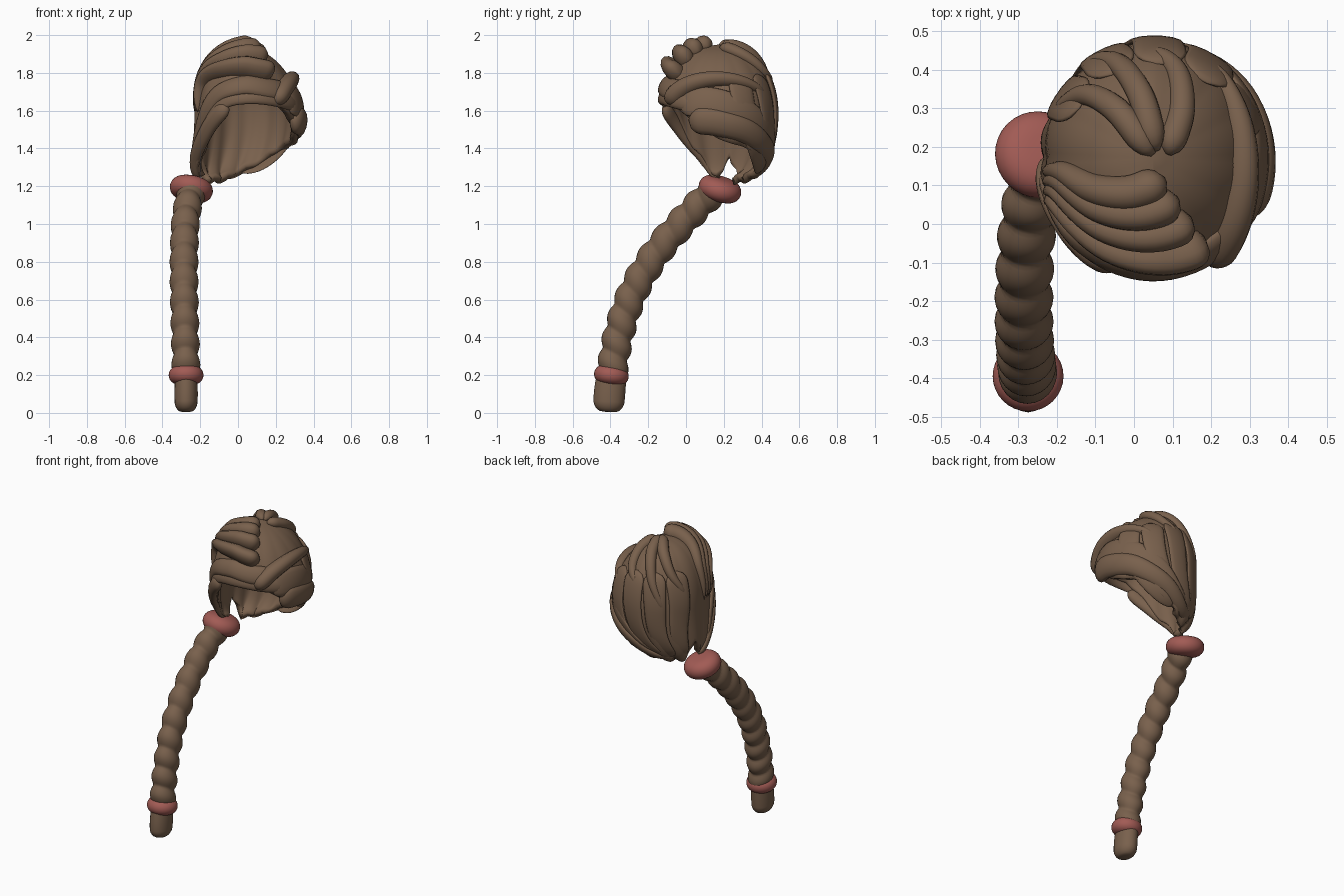
import bpy, bmesh, math
from mathutils import Vector

cube = bpy.data.objects.get("Cube")
if cube:
    bpy.data.objects.remove(cube, do_unlink=True)


def material(name, rgb):
    m = bpy.data.materials.new(name)
    m.use_nodes = True
    m.diffuse_color = (*rgb, 1)
    m.node_tree.nodes["Principled BSDF"].inputs["Base Color"].default_value = (*rgb, 1)
    return m


BROWN = material("brown hair", (0.19, 0.118, 0.073))
PINK = material("dusty red band", (0.36, 0.105, 0.09))
CENTRE = Vector((0.05, 0.17, 1.58))
RADII = Vector((0.28, 0.305, 0.37))


def finish(name, bm, mat):
    bmesh.ops.recalc_face_normals(bm, faces=bm.faces)
    me = bpy.data.meshes.new(name)
    bm.to_mesh(me)
    bm.free()
    for p in me.polygons:
        p.use_smooth = True
    me.materials.append(mat)
    ob = bpy.data.objects.new(name, me)
    bpy.context.collection.objects.link(ob)
    return ob


def curve(pts, n):
    """Smooth curve through the points, n + 1 samples."""
    p = [2 * pts[0] - pts[1], *pts, 2 * pts[-1] - pts[-2]]
    out = []
    for k in range(n + 1):
        f = k / n * (len(pts) - 1)
        i = min(int(f), len(pts) - 2)
        t = f - i
        a, b, c, d = p[i:i + 4]
        out.append(0.5 * (2 * b + (c - a) * t + (2 * a - 5 * b + 4 * c - d) * t * t
                          + (3 * b - a - 3 * c + d) * t ** 3))
    return out


def loft(name, pts, normals, radius, mat, sides=14):
    """Sweep an oval along a path; radius(t, angle) gives (side, normal) sizes."""
    bm = bmesh.new()
    rings = []
    for i, (p, n) in enumerate(zip(pts, normals)):
        tan = (pts[min(i + 1, len(pts) - 1)] - pts[max(i - 1, 0)]).normalized()
        side = tan.cross(n).normalized()
        up = side.cross(tan)
        ring = []
        for k in range(sides):
            ang = math.tau * k / sides
            a, b = radius(i / (len(pts) - 1), ang)
            ring.append(bm.verts.new(p + side * a * math.cos(ang) + up * b * math.sin(ang)))
        rings.append(ring)
    for r, s in zip(rings, rings[1:]):
        for k in range(sides):
            j = (k + 1) % sides
            bm.faces.new((r[k], r[j], s[j], s[k]))
    bm.faces.new(rings[0])
    bm.faces.new(rings[-1])
    return finish(name, bm, mat)


def direction(az, phi):
    az, phi = math.radians(az), math.radians(phi)
    return Vector((math.sin(phi) * math.cos(az), math.sin(phi) * math.sin(az), math.cos(phi)))


def from_top(x, y):
    u, v = (x - CENTRE.x) / RADII.x, (y - CENTRE.y) / RADII.y
    rho = min(1, math.hypot(u, v))
    return direction(math.degrees(math.atan2(v, u)), math.degrees(math.asin(rho ** 1.25)))


def scalp(d):
    """Head surface in a direction, gathered low down toward the hair tie."""
    h = max(math.hypot(d.x, d.y), 1e-4)
    k = h ** -0.2
    p = CENTRE + Vector((RADII.x * d.x * k, RADII.y * d.y * k, RADII.z * d.z))
    low = max(0, -d.z) ** 2
    p.x -= 0.15 * low * (1 - d.x / h) / 2
    p.y += 0.04 * low * max(0, d.y / h)
    if d.z > 0:
        p.z -= 0.3 * max(0, p.x - CENTRE.x) * d.z
    return p


# Hollow hair cap with an uneven lower edge: (azimuth, edge height)
EDGE = [(-180, 1.24), (-165, 1.29), (-150, 1.4), (-125, 1.6), (-105, 1.67), (-60, 1.68),
        (-30, 1.56), (0, 1.45), (40, 1.39), (70, 1.3), (105, 1.23), (145, 1.22),
        (156, 1.3), (166, 1.37), (174, 1.3), (180, 1.24)]


def edge_phi(az):
    for (a, z), (b, w) in zip(EDGE, EDGE[1:]):
        if a <= az <= b:
            h = z + (w - z) * (az - a) / (b - a)
            return math.degrees(math.acos((h - CENTRE.z) / RADII.z))


bm = bmesh.new()
COLS, ROWS = 120, 26
grid = []
for c in range(COLS):
    az = -180 + 360 * c / COLS
    col = []
    for r in range(1, ROWS + 1):
        d = direction(az, edge_phi(az) * r / ROWS)
        groove = 0.05 * abs(math.sin(math.radians(az * 7))) * (0.5 - 0.5 * d.z)
        p = scalp(d)
        col.append(bm.verts.new(p + (p - CENTRE) * (groove - 0.01)))
    grid.append(col)
crown = bm.verts.new(scalp(Vector((0, 0, 1))))
for c in range(COLS):
    a, b = grid[c], grid[(c + 1) % COLS]
    bm.faces.new((crown, a[0], b[0]))
    for r in range(ROWS - 1):
        bm.faces.new((a[r], a[r + 1], b[r + 1], b[r]))
cap = finish("hair_cap", bm, BROWN)
mod = cap.modifiers.new("thickness", "SOLIDIFY")
mod.thickness = 0.04
mod.offset = -1


def strand(name, dirs, width, thick, tip=0.15):
    """Flattened lock lying on the cap, round at the start and tapered to tip."""
    ds = [d.normalized() for d in curve(dirs, 32)]
    pts = [scalp(d) for d in ds]

    def radius(t, ang):
        s = max(0.02, min(1, t / 0.12, (1 - t) / 0.12))
        f = math.sqrt(s * (2 - s)) * (1 - (1 - tip) * t ** 2)
        return width * f, thick * f
    loft(name, pts, [(p - CENTRE).normalized() for p in pts], radius, BROWN)


# Front locks swept from the parting to the right side
for i in range(4):
    strand(f"front_lock_{i + 1}",
           [from_top(0.08 + 0.033 * i, 0.115 - 0.05 * i),
            from_top(-0.01 + 0.03 * i, 0.08 - 0.05 * i),
            from_top(-0.1 + 0.015 * i, 0.09 - 0.046 * i),
            from_top(-0.185, 0.135 - 0.025 * i),
            direction(-174 + 5 * i, 88)], 0.05, 0.055 + 0.009 * i, 0.2)

# Fringe framing the face, running down to the tie
strand("fringe_upper", [direction(*a) for a in
       ((-35, 68), (-65, 66), (-100, 66), (-130, 76), (-155, 105), (-172, 140))], 0.06, 0.03, 0.4)
strand("fringe_lower", [direction(*a) for a in
       ((-15, 82), (-50, 76), (-85, 75), (-120, 82), (-150, 112), (-172, 148))], 0.045, 0.022, 0.4)
strand("temple_lock", [direction(*a) for a in
       ((-112, 82), (-138, 102), (-162, 128), (-182, 156))], 0.045, 0.03, 0.5)

# Left side locks
strand("left_upper_lock", [from_top(*a) for a in
       ((0.19, -0.09), (0.25, 0.0), (0.28, 0.14), (0.26, 0.3), (0.19, 0.42))], 0.05, 0.058, 0.3)
strand("left_middle_lock", [direction(*a) for a in
       ((-42, 80), (-10, 76), (25, 86), (65, 108), (110, 140))], 0.08, 0.022, 0.4)
strand("left_lower_lock", [direction(*a) for a in
       ((-30, 94), (0, 97), (35, 106), (75, 126), (130, 152))], 0.075, 0.04, 0.4)

# Raised crown locks fanning backward from the parting
CROWN = (((0.09, 0.18), (0.125, 0.3), (0.11, 0.4), (0.05, 0.45)),
         ((0.06, 0.19), (0.015, 0.34), (-0.05, 0.42), (-0.13, 0.41)),
         ((0.05, 0.18), (-0.05, 0.3), (-0.13, 0.335), (-0.2, 0.29)))
for i, spots in enumerate(CROWN):
    strand(f"crown_lock_{i + 1}", [from_top(*s) for s in spots], 0.036, 0.034, 0.5)

# Low back locks converging on the tie
for i in range(5):
    az = 25 + 30 * i
    strand(f"back_lock_{i + 1}",
           [direction(az, 50), direction(az + 3, 85), direction(az + 0.15 * (145 - az), 115),
            direction(az + 0.5 * (145 - az), 146)], 0.07, 0.016, 0.5)

# Braid: scalloped tube with the bumps staggered front to back
X = Vector((1, 0, 0))
path = curve([Vector(p) for p in ((-0.24, 0.17, 1.2), (-0.275, 0.01, 1.04), (-0.285, -0.155, 0.85),
             (-0.285, -0.28, 0.64), (-0.28, -0.355, 0.42), (-0.275, -0.395, 0.2))], 120)


def braid_radius(t, ang):
    r = 0.062 + 0.017 * abs(math.sin(10 * math.pi * t + 0.7 * math.cos(ang)))
    return r * 1.08, r * 0.97


loft("braid", path, [X] * len(path), braid_radius, BROWN, 24)

# Rounded tail below the braid
tail = curve([Vector((-0.275, -0.392, 0.22)), Vector((-0.275, -0.405, 0.1)),
              Vector((-0.275, -0.41, 0.005))], 60)


def tail_radius(t, ang):
    s = min(1, (1 - t) / 0.3)
    f = (0.3 + 0.7 * (s * (2 - s)) ** 0.4) * (0.92 + 0.08 * math.sin(math.pi * t))
    return 0.083 * f, 0.062 * f


loft("braid_tail", tail, [X] * len(tail), tail_radius, BROWN, 20)

# Squashed round hair ties
for name, pos, axis, r, half in (
        ("upper_tie", (-0.247, 0.18, 1.185), (0.2, 0.3, 1), 0.115, 0.062),
        ("lower_tie", (-0.275, -0.395, 0.2), (0, 0.14, 1), 0.092, 0.052)):
    bm = bmesh.new()
    bmesh.ops.create_uvsphere(bm, u_segments=32, v_segments=20, radius=1)
    for v in bm.verts:
        rim = math.hypot(v.co.x, v.co.y)
        k = rim ** -0.4 if rim > 1e-4 else 1
        v.co = Vector((v.co.x * r * k, v.co.y * r * k, v.co.z * half))
    tie = finish(name, bm, PINK)
    tie.rotation_euler = Vector(axis).to_track_quat("Z", "Y").to_euler()
    tie.location = pos
